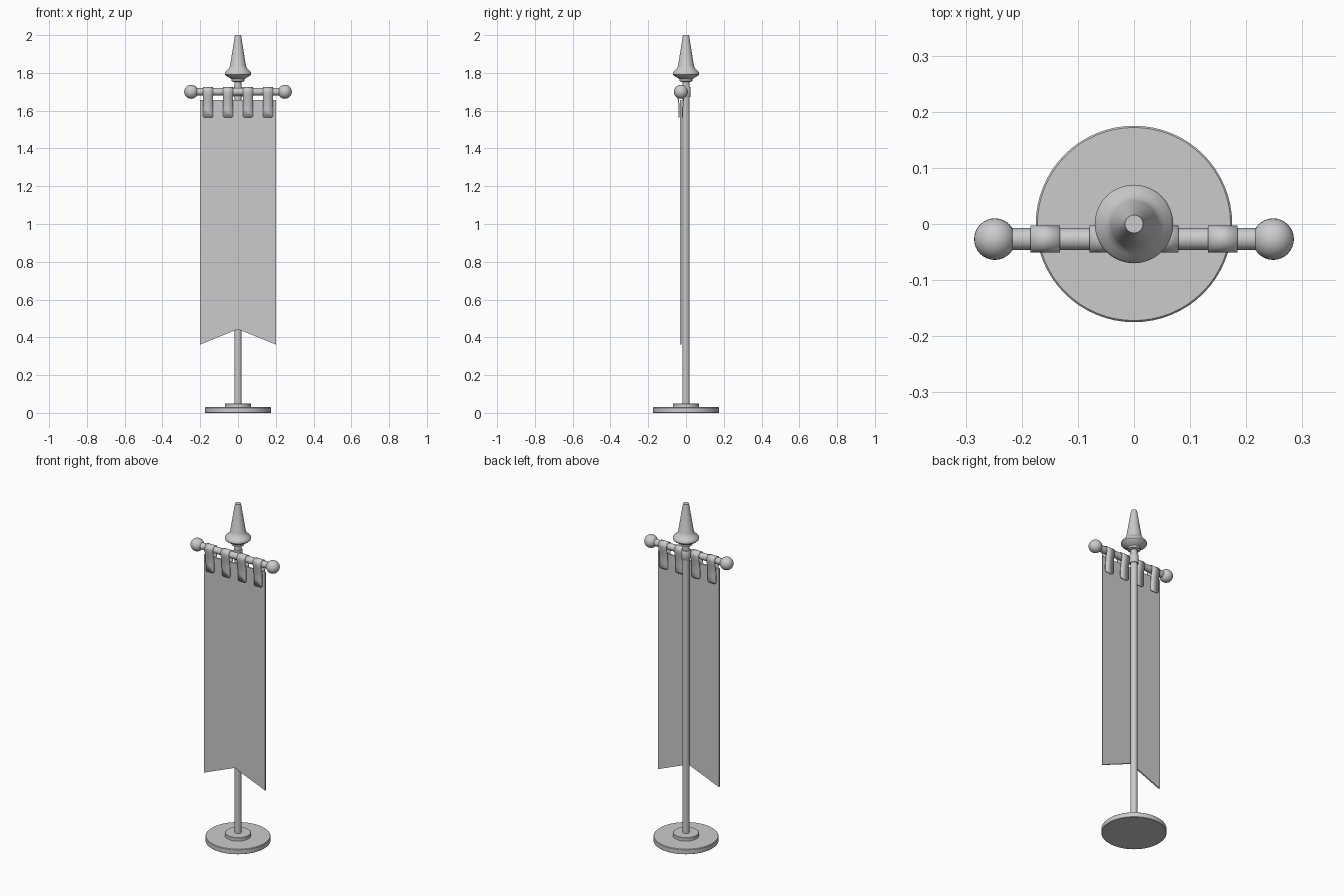
import bpy, bmesh
from math import sin, cos, pi, radians

if "Cube" in bpy.data.objects:
    bpy.data.objects.remove(bpy.data.objects["Cube"])

BAR_Y, BAR_Z = -0.027, 1.70


def finish(bm, name, smooth=True):
    bmesh.ops.recalc_face_normals(bm, faces=bm.faces)
    me = bpy.data.meshes.new(name)
    bm.to_mesh(me)
    bm.free()
    ob = bpy.data.objects.new(name, me)
    bpy.context.collection.objects.link(ob)
    bpy.ops.object.select_all(action='DESELECT')
    ob.select_set(True)
    bpy.context.view_layer.objects.active = ob
    if smooth:
        bpy.ops.object.shade_smooth_by_angle(angle=radians(35))
    return ob


def lathe(name, profile, segs=48):
    """Revolve (radius, z) points around z, with flat caps."""
    bm = bmesh.new()
    rings = [[bm.verts.new((r * cos(2 * pi * i / segs), r * sin(2 * pi * i / segs), z))
              for i in range(segs)] for r, z in profile]
    for a, b in zip(rings, rings[1:]):
        for i in range(segs):
            j = (i + 1) % segs
            bm.faces.new((a[i], a[j], b[j], b[i]))
    bm.faces.new(rings[0][::-1])
    bm.faces.new(rings[-1])
    return finish(bm, name)


# Base, collar and pole
lathe("base_disc", [(0.173, 0), (0.175, 0.002), (0.175, 0.027), (0.172, 0.03)], 64)
lathe("base_collar", [(0.07, 0.029), (0.07, 0.048), (0.068, 0.05)])
lathe("pole", [(0.0185, 0.04), (0.0185, 1.77)], 32)
lathe("pole_clamp", [(0.023, 1.672), (0.025, 1.675), (0.025, 1.723), (0.023, 1.726)], 32)

# Spear finial
lathe("finial", [(0.021, 1.752), (0.034, 1.757), (0.034, 1.768), (0.042, 1.772),
                 (0.064, 1.785), (0.070, 1.792), (0.070, 1.800), (0.066, 1.806),
                 (0.054, 1.818), (0.046, 1.828), (0.042, 1.838), (0.016, 2.0)])

# Crossbar with ball ends
bar = lathe("crossbar", [(0.0195, -0.235), (0.0195, 0.235)], 32)
bar.rotation_euler.y = pi / 2
bar.location = (0, BAR_Y, BAR_Z)
for side, s in (("left", -1), ("right", 1)):
    bm = bmesh.new()
    bmesh.ops.create_uvsphere(bm, u_segments=32, v_segments=16, radius=0.037)
    finish(bm, "ball_end_" + side).location = (s * 0.248, BAR_Y, BAR_Z)

# Swallow-tailed banner cloth
bm = bmesh.new()
outline = [(-0.2, 0.362), (0, 0.443), (0.2, 0.362), (0.2, 1.656), (0, 1.656), (-0.2, 1.656)]
v = [bm.verts.new((x, BAR_Y - 0.004, z)) for x, z in outline]
faces = [bm.faces.new((v[0], v[1], v[4], v[5])), bm.faces.new((v[1], v[2], v[3], v[4]))]
ext = bmesh.ops.extrude_face_region(bm, geom=faces)
moved = [g for g in ext["geom"] if isinstance(g, bmesh.types.BMVert)]
bmesh.ops.translate(bm, verts=moved, vec=(0, 0.008, 0))
finish(bm, "banner", smooth=False)

# Hanging tabs looped over the crossbar
drop = [(-0.009, 1.563), (-0.009, 1.61), (-0.012, 1.65), (-0.019, 1.68)]
arc = [(-0.0215 * cos(pi * i / 16), BAR_Z + 0.0215 * sin(pi * i / 16)) for i in range(17)]
path = drop + arc + [(-y, z) for y, z in reversed(drop)]
for n, cx in enumerate((-0.158, -0.053, 0.053, 0.158), 1):
    bm = bmesh.new()
    rows = [[bm.verts.new((cx + s * 0.0265, BAR_Y + y, z)) for s in (-1, 1)] for y, z in path]
    for a, b in zip(rows, rows[1:]):
        bm.faces.new((a[0], a[1], b[1], b[0]))
    # Rounded lower corners
    bmesh.ops.bevel(bm, geom=rows[0] + rows[-1], offset=0.01, segments=4,
                    profile=0.5, affect='VERTICES')
    tab = finish(bm, f"hanging_tab_{n}")
    mod = tab.modifiers.new("thickness", 'SOLIDIFY')
    mod.thickness = 0.005
    mod.offset = 0
